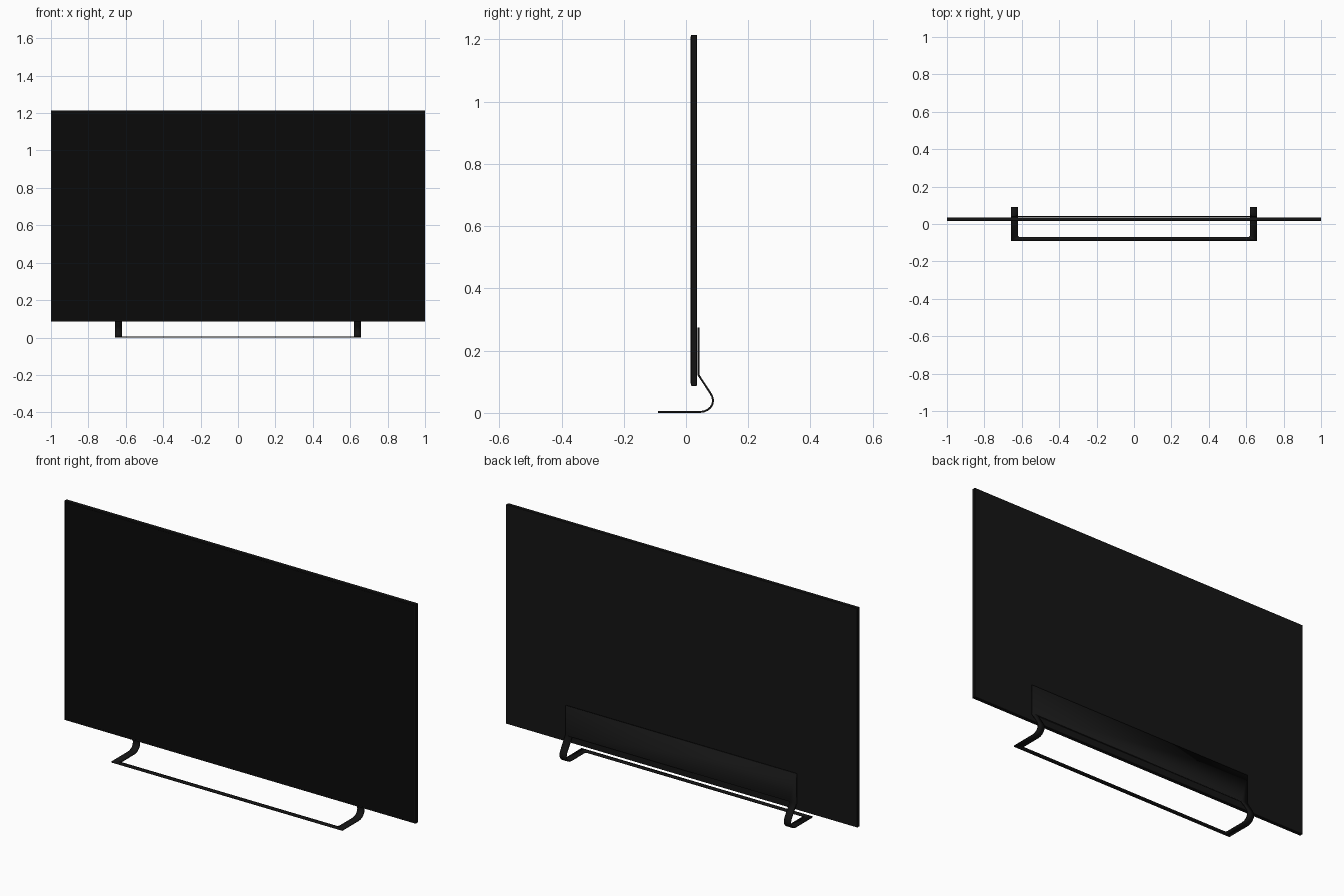
import bpy, bmesh, math

if "Cube" in bpy.data.objects:
    bpy.data.objects.remove(bpy.data.objects["Cube"])


def material(name, v):
    m = bpy.data.materials.new(name)
    m.diffuse_color = (v, v, v, 1)
    m.use_nodes = True
    m.node_tree.nodes["Principled BSDF"].inputs["Base Color"].default_value = m.diffuse_color
    return m


body_mat = material("black_casing", 0.007)
screen_mat = material("dark_glass", 0.003)


def make_object(name, bm, mat):
    me = bpy.data.meshes.new(name)
    bm.to_mesh(me)
    bm.free()
    ob = bpy.data.objects.new(name, me)
    me.materials.append(mat)
    bpy.context.collection.objects.link(ob)
    return ob


def box(name, lo, hi, mat, bevel):
    bm = bmesh.new()
    bmesh.ops.create_cube(bm, size=1)
    for v in bm.verts:
        v.co = [(a + b) / 2 + c * (b - a) for a, b, c in zip(lo, hi, v.co)]
    bmesh.ops.bevel(bm, geom=bm.edges[:], offset=bevel, segments=1, affect='EDGES')
    bmesh.ops.recalc_face_normals(bm, faces=bm.faces[:])
    return make_object(name, bm, mat)


# Thin panel with a narrow bezel around the screen
box("panel_casing", (-1, 0.016, 0.087), (1, 0.035, 1.215), body_mat, 0.0015)
box("screen", (-0.994, 0.015, 0.094), (0.994, 0.02, 1.209), screen_mat, 0.0005)

# Stand: one bent sheet with the middle cut out
OUT, INN, FRONT, BAR, Z0 = 0.657, 0.62, -0.09, -0.07, 0.003
bend = [(0.045, Z0), (0.058, 0.0048), (0.070, 0.010), (0.079, 0.018),
        (0.085, 0.028), (0.087, 0.040), (0.084, 0.053), (0.078, 0.064),
        (0.040, 0.122)]
PLATE_TOP = 0.275
bm = bmesh.new()


def face(points):
    return bm.faces.new([bm.verts.new(p) for p in points])


# Floor frame with rounded inner corners
r, y1 = 0.012, bend[0][0]
arc = [(INN - r + r * math.cos(a), BAR + r - r * math.sin(a))
       for a in (math.pi / 2 * i / 4 for i in range(5))]
right = [(OUT, FRONT), (OUT, y1), (INN, y1)] + arc
face([(x, y, Z0) for x, y in right] + [(-x, y, Z0) for x, y in reversed(right)])

# Curved legs on both sides
for s in (-1, 1):
    for (ya, za), (yb, zb) in zip(bend, bend[1:]):
        face([(s * INN, ya, za), (s * OUT, ya, za), (s * OUT, yb, zb), (s * INN, yb, zb)])

# Upright mounting plate behind the panel
yp, zp = bend[-1]
face([(x, yp, zp) for x in (-OUT, -INN, INN, OUT)]
     + [(OUT, yp, PLATE_TOP), (-OUT, yp, PLATE_TOP)])

bmesh.ops.remove_doubles(bm, verts=bm.verts[:], dist=1e-5)
bmesh.ops.recalc_face_normals(bm, faces=bm.faces[:])
stand = make_object("stand", bm, body_mat)
mod = stand.modifiers.new("thickness", 'SOLIDIFY')
mod.thickness = 0.006
mod.offset = 0
mod.use_even_offset = True

bpy.context.view_layer.objects.active = stand
stand.select_set(True)
bpy.ops.object.shade_smooth_by_angle(angle=math.radians(30))
